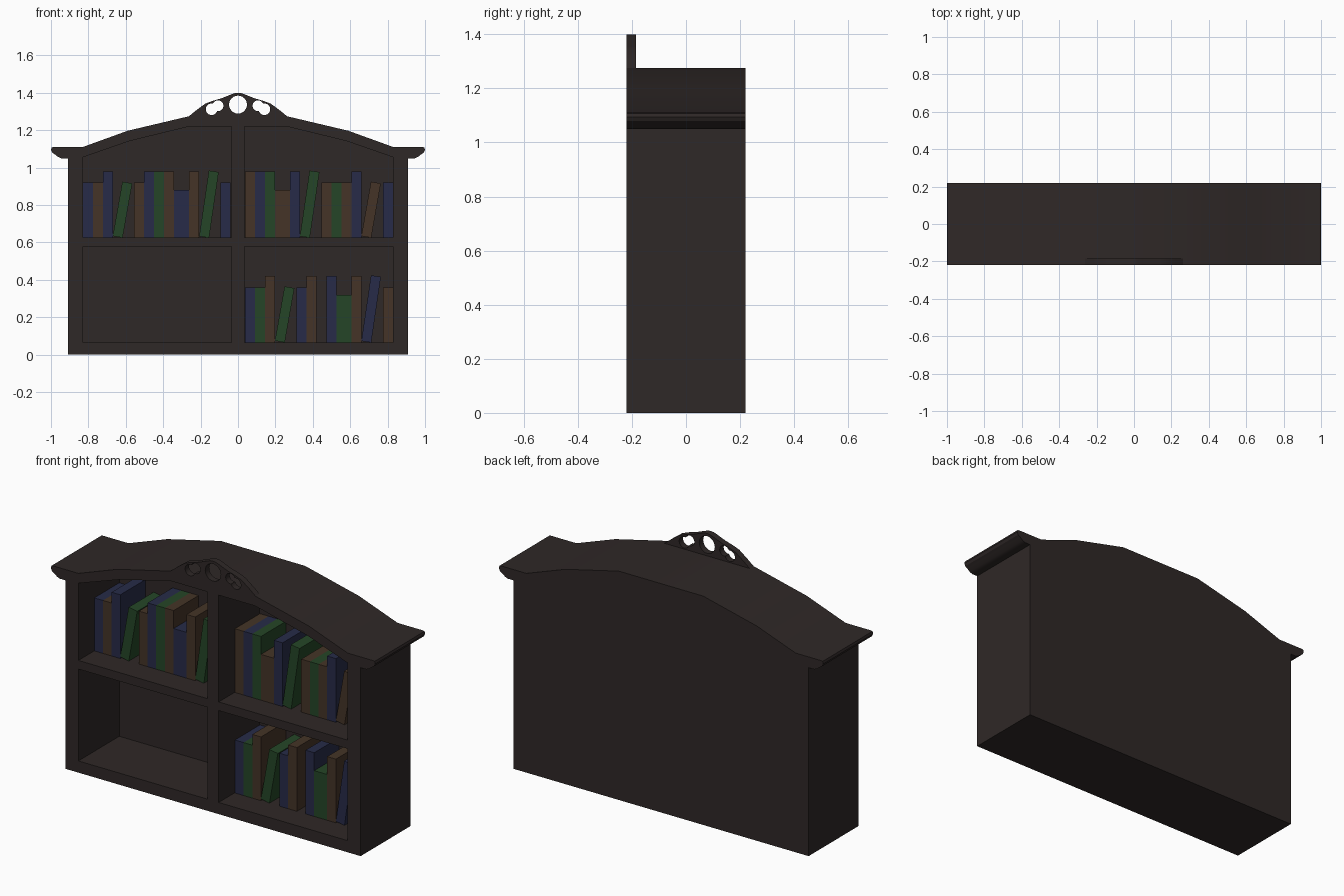
import bpy, bmesh, math

if "Cube" in bpy.data.objects:
    bpy.data.objects.remove(bpy.data.objects["Cube"])

def material(name, rgb):
    m = bpy.data.materials.new(name)
    m.diffuse_color = (*rgb, 1)
    m.use_nodes = True
    m.node_tree.nodes["Principled BSDF"].inputs["Base Color"].default_value = m.diffuse_color
    return m

WOOD = material("dark_wood", (0.028, 0.021, 0.020))
COVERS = {"b": material("blue_cover", (0.020, 0.024, 0.065)),
          "g": material("green_cover", (0.018, 0.060, 0.020)),
          "n": material("brown_cover", (0.058, 0.034, 0.020))}

def prism(name, pts, y0, y1, mat=None):
    """Extrude a front-view (x, z) outline from y0 to y1."""
    bm = bmesh.new()
    face = bm.faces.new([bm.verts.new((x, y0, z)) for x, z in pts])
    ext = bmesh.ops.extrude_face_region(bm, geom=[face])["geom"]
    verts = [v for v in ext if isinstance(v, bmesh.types.BMVert)]
    bmesh.ops.translate(bm, verts=verts, vec=(0, y1 - y0, 0))
    bmesh.ops.recalc_face_normals(bm, faces=bm.faces)
    me = bpy.data.meshes.new(name)
    bm.to_mesh(me)
    bm.free()
    if mat:
        me.materials.append(mat)
    ob = bpy.data.objects.new(name, me)
    bpy.context.collection.objects.link(ob)
    return ob

def mirrored(half):
    """Complete an outline given from the right side to the middle."""
    return half + [(-x, z) for x, z in reversed(half) if x > 0]

def circle(cx, cz, r, n=24):
    return [(cx + r * math.cos(2 * math.pi * i / n),
             cz + r * math.sin(2 * math.pi * i / n)) for i in range(n)]

def cut(ob, outlines, y0, y1):
    """Cut the outlines out of ob, then smooth the shallow edges."""
    cutters = []
    for pts in outlines:
        c = prism("cutter", pts, y0, y1)
        c.hide_render = True
        mod = ob.modifiers.new("cut", "BOOLEAN")
        mod.operation, mod.solver, mod.object = "DIFFERENCE", "EXACT", c
        cutters.append(c)
    bpy.context.view_layer.update()
    dg = bpy.context.evaluated_depsgraph_get()
    me = bpy.data.meshes.new_from_object(ob.evaluated_get(dg))
    ob.modifiers.clear()
    ob.data = me
    for c in cutters:
        bpy.data.objects.remove(c)
    me.polygons.foreach_set("use_smooth", [True] * len(me.polygons))
    me.set_sharp_from_angle(angle=math.radians(30))

FRONT, BACK, INNER = -0.22, 0.22, 0.14

# Carcass with moulded cornice ends and arched top
case = prism("bookcase_body", mirrored([
    (0.91, 0), (0.91, 1.05), (0.945, 1.05), (0.962, 1.057), (0.978, 1.07),
    (0.993, 1.08), (1.0, 1.095), (0.996, 1.108), (0.985, 1.11), (0.83, 1.11),
    (0.59, 1.197), (0.26, 1.275)]), FRONT, BACK, WOOD)

# Four compartments, the upper two following the arch
openings = []
for s in (-1, 1):
    for o in ([(0.035, 0.065), (0.83, 0.065), (0.83, 0.577), (0.035, 0.577)],
              [(0.035, 0.625), (0.83, 0.625), (0.83, 1.055), (0.58, 1.142),
               (0.26, 1.22), (0.035, 1.22)]):
        openings.append([(s * x, z) for x, z in o])
cut(case, openings, FRONT - 0.1, INNER)

# Pierced crest on the front edge of the top
crest = prism("crest", mirrored([
    (0.262, 1.275), (0.225, 1.305), (0.175, 1.342), (0.135, 1.357),
    (0.09, 1.37), (0.045, 1.388), (0.018, 1.398), (0, 1.40)]),
    FRONT, -0.185, WOOD)
holes = [circle(0, 1.337, 0.048)]
for s in (-1, 1):
    holes += [circle(s * 0.107, 1.331, 0.029), circle(s * 0.141, 1.312, 0.031)]
cut(crest, holes, FRONT - 0.1, 0)

# Books: colour + kind (m medium, t tall, w wide and short, / leaning, _ gap)
W = 0.0535
SIZES = {"m": (W, 0.295), "t": (W, 0.355), "w": (0.08, 0.255)}

def book_row(row, x, z, spec):
    for i, s in enumerate(spec.split()):
        if s == "_":
            x += W
            continue
        w, h = SIZES[s[1]]
        pts = [(-w, 0), (0, 0), (0, h), (-w, h)]
        step = w
        if s.endswith("/"):
            a = math.atan2(0.052, h)
            pts = [(px * math.cos(a) + pz * math.sin(a),
                    -px * math.sin(a) + pz * math.cos(a)) for px, pz in pts]
            low = min(p[1] for p in pts)
            pts = [(px, pz - low) for px, pz in pts]
            step = w + 0.061
        left = min(p[0] for p in pts)
        prism(f"{row}_book_{i + 1}", [(x + px - left, z + pz) for px, pz in pts],
              -0.08, INNER, COVERS[s[0]])
        x += step

book_row("upper_left", -0.83, 0.625, "bm nm bt gm/ nm bt gt nt bw nt gt/ bm")
book_row("upper_right", 0.037, 0.625, "nt bt gt nw bt gt/ nm gm nm bt nm/ bm")
book_row("lower_right", 0.037, 0.065, "bm gm nt gm/ bm nt _ bt gw nt bt/ nm")
